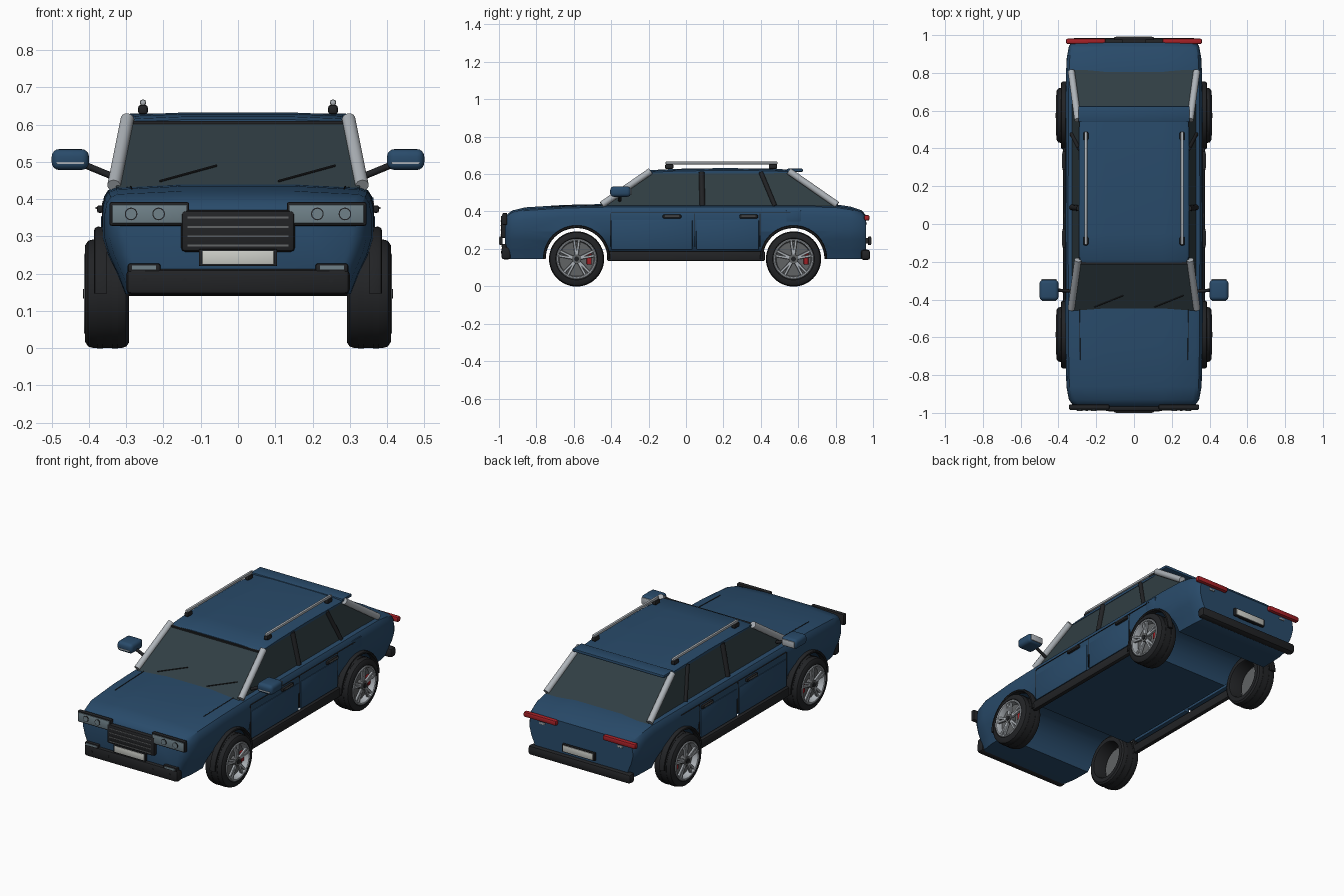
import bpy, bmesh
from math import sin, cos, pi, radians
from mathutils import Vector, Matrix

if "Cube" in bpy.data.objects:
    bpy.data.objects.remove(bpy.data.objects["Cube"])

def material(name, rgb):
    m = bpy.data.materials.new(name)
    m.diffuse_color = (*rgb, 1)
    m.use_nodes = True
    m.node_tree.nodes["Principled BSDF"].inputs["Base Color"].default_value = m.diffuse_color
    return m

BLUE = material("blue_paint", (0.022, 0.07, 0.145))
GLASS = material("tinted_glass", (0.03, 0.048, 0.056))
DARK = material("dark_trim", (0.016, 0.017, 0.019))
SILVER = material("silver", (0.42, 0.45, 0.48))
STEEL = material("steel", (0.12, 0.125, 0.13))
LENS = material("lamp_lens", (0.16, 0.22, 0.25))
PLATE = material("plate_face", (0.6, 0.61, 0.57))
RED = material("red", (0.38, 0.015, 0.02))

def finish(name, bm, mat):
    bmesh.ops.recalc_face_normals(bm, faces=bm.faces[:])
    me = bpy.data.meshes.new(name)
    bm.to_mesh(me)
    bm.free()
    me.materials.append(mat)
    ob = bpy.data.objects.new(name, me)
    bpy.context.collection.objects.link(ob)
    return ob

def box(name, c, size, mat, bevel=0.0, seg=2, rot=(0, 0, 0)):
    bm = bmesh.new()
    bmesh.ops.create_cube(bm, size=1)
    bmesh.ops.scale(bm, vec=size, verts=bm.verts[:])
    if bevel:
        bmesh.ops.bevel(bm, geom=bm.edges[:], offset=bevel, segments=seg, profile=0.5, affect='EDGES')
    ob = finish(name, bm, mat)
    ob.location, ob.rotation_euler = c, rot
    return ob

def rod(name, p, q, r, mat, n=16):
    p, q = Vector(p), Vector(q)
    bm = bmesh.new()
    m = Matrix.Translation((p + q) / 2) @ (q - p).to_track_quat('Z', 'Y').to_matrix().to_4x4()
    bmesh.ops.create_cone(bm, cap_ends=True, segments=n, radius1=r, radius2=r, depth=(q - p).length, matrix=m)
    return finish(name, bm, mat)

def loft(name, rings, mat, closed=False):
    bm = bmesh.new()
    vs = [[bm.verts.new(p) for p in ring] for ring in rings]
    n = len(vs[0])
    for a, b in zip(vs, vs[1:] + vs[:1] if closed else vs[1:]):
        for i in range(n):
            bm.faces.new((a[i], a[(i + 1) % n], b[(i + 1) % n], b[i]))
    if not closed:
        bm.faces.new(vs[0])
        bm.faces.new(vs[-1])
    return finish(name, bm, mat)

def lathe(name, prof, y, z, mat, n=48, arc=None):
    """Turn a closed (x, radius) profile about an x-parallel axis; arc gives a part turn."""
    a0, a1 = arc or (0, 2 * pi)
    rings = [[(x, y + r * cos(a), z + r * sin(a)) for x, r in prof]
             for a in (a0 + (a1 - a0) * i / n for i in range(n + 1 if arc else n))]
    return loft(name, rings, mat, closed=not arc)

def symmetric(half, y):
    return [(x, y, z) for x, z in half] + [(-x, y, z) for x, z in reversed(half)]

WY, WZ = (-0.585, 0.575), 0.146

# Lower body: sections (y, half width, bottom, top), arches cut right through
stations = [(-.968, .305, .16, .36), (-.957, .325, .147, .38), (-.93, .345, .145, .401), (-.86, .358, .145, .418),
            (-.65, .363, .145, .431), (-.52, .364, .18, .434), (-.42, .364, .18, .436), (0, .365, .18, .437),
            (.5, .364, .18, .437), (.66, .363, .145, .437), (.8, .36, .145, .434), (.88, .356, .145, .422),
            (.94, .345, .147, .402), (.962, .332, .16, .375)]
def body_section(y, w, b, t):
    return symmetric([(.15, b), (.84 * w, b), (.9 * w, .2), (.965 * w, .25), (w, .295),
                      (w, t - .06), (.985 * w, t - .03), (.955 * w, t - .013), (.9 * w, t - .005),
                      (.5 * w, t + .002), (.15, t + .004)], y)
body = loft("body_shell", [body_section(*s) for s in stations], BLUE)
cutters = [rod("arch_cutter", (-.6, y, WZ), (.6, y, WZ), .171, BLUE, 64) for y in WY]
for c in cutters:
    c.hide_render = True
    mod = body.modifiers.new("arch", 'BOOLEAN')
    mod.operation, mod.object, mod.solver = 'DIFFERENCE', c, 'EXACT'
bpy.context.view_layer.update()
cut = bpy.data.meshes.new_from_object(body.evaluated_get(bpy.context.evaluated_depsgraph_get()))
body.modifiers.clear()
body.data = cut
for c in cutters:
    bpy.data.objects.remove(c)

# Cabin glass and roof
loft("cabin_glass", [[(-.328, -.46, .43), (.328, -.46, .43), (.328, .815, .43), (-.328, .815, .43)],
                     [(-.287, -.195, .612), (.287, -.195, .612), (.287, .56, .612), (-.287, .56, .612)]], GLASS)
roof = [(-.205, .285, .604, .611), (-.19, .29, .604, .619), (-.05, .292, .604, .626), (.2, .292, .604, .63),
        (.45, .292, .604, .627), (.57, .288, .606, .621)]
loft("roof", [symmetric([(.1, b), (w, b), (w, t - .01), (w - .015, t - .003), (.15, t + .002)], y)
              for y, w, b, t in roof], BLUE)
box("roof_spoiler", (0, .582, .62), (.59, .085, .018), BLUE, .006)
box("windscreen_header", (0, -.208, .606), (.56, .014, .008), DARK)
for x in (-.21, .108):
    pts = [(x + d, -.462 + (z - .43) * 1.456, z + .003) for d, z in ((0, .445), (.153, .487))]
    rod("wiper", *pts, .003, DARK, 8)

for s in (1, -1):
    # Pillars
    rod("front_pillar", (s * .333, -.45, .436), (s * .297, -.19, .615), .018, SILVER)
    rod("rear_pillar", (s * .297, .55, .615), (s * .332, .808, .436), .018, SILVER)
    rod("middle_pillar", (s * .328, .088, .43), (s * .29, .083, .61), .015, DARK)
    rod("quarter_pillar", (s * .328, .475, .43), (s * .29, .4, .61), .012, DARK)
    # Roof rails
    box("roof_rail", (s * .255, .19, .659), (.016, .6, .016), SILVER, .006)
    for y in (-.09, .465):
        box("rail_foot", (s * .255, y, .64), (.026, .045, .025), DARK, .007)
    # Door mirrors
    rod("mirror_arm", (s * .335, -.355, .46), (s * .42, -.35, .495), .009, DARK, 12)
    box("mirror_housing", (s * .45, -.35, .506), (.1, .11, .056), BLUE, .02, 4)
    box("mirror_glass", (s * .45, -.295, .506), (.08, .006, .036), SILVER, .002)
    box("mirror_strip", (s * .45, -.404, .497), (.075, .006, .006), SILVER)
    # Doors, handles and sill
    for y, w in ((-.183, .435), (.222, .335)):
        box("door_panel", (s * .353, y, .275), (.03, w, .16), BLUE, .004)
    box("door_seam", (s * .3625, .08, .392), (.006, .96, .003), DARK)
    for y in (-.405, .044, .395):
        box("door_gap", (s * .3625, y, .3), (.006, .004, .18), DARK)
    for y in (-.075, .335):
        box("door_handle", (s * .37, y, .373), (.018, .1, .02), DARK, .006)
        box("handle_bar", (s * .379, y, .376), (.006, .075, .005), STEEL)
    box("sill", (s * .363, 0, .162), (.028, .845, .054), DARK, .01)
    rod("bonnet_seam", (s * .285, -.72, .427), (s * .288, -.45, .4335), .002, DARK, 6)
    # Headlamps and fog lamps
    box("headlamp_frame", (s * .238, -.969, .36), (.214, .026, .064), DARK, .006)
    box("headlamp_lens", (s * .238, -.982, .36), (.2, .006, .05), LENS, .002)
    for x in (.213, .287):
        rod("headlamp_bulb", (s * x, -.98, .36), (s * x, -.988, .36), .017, DARK, 24)
        rod("headlamp_reflector", (s * x, -.98, .36), (s * x, -.989, .36), .014, LENS, 24)
    box("fog_lamp", (s * .252, -.972, .215), (.088, .025, .024), DARK, .006)
    box("fog_lens", (s * .252, -.985, .216), (.065, .004, .01), LENS)
    for x in (.143, .25):
        rod("bumper_sensor", (s * x, -.98, .182), (s * x, -.99, .182), .006, DARK, 16)
    # Tail lamps
    box("tail_lamp", (s * .255, .967, .366), (.21, .028, .03), RED, .008)
    box("reversing_lamp", (s * .25, .962, .335), (.035, .012, .012), SILVER, .003)
box("fuel_flap", (.36, .575, .375), (.008, .08, .06), BLUE, .003)

# Front end: grille, bumpers, plates
box("grille_frame", (0, -.973, .314), (.306, .034, .112), DARK, .012)
for i in range(4):
    box("grille_slat", (0, -.99, .275 + i * .025), (.27, .006, .005), STEEL)
box("front_bumper", (0, -.962, .178), (.6, .05, .068), DARK, .014)
box("rear_bumper", (0, .96, .168), (.66, .05, .056), DARK, .016)
for y, s in ((-.989, -1), (.982, 1)):
    box("plate_holder", (0, y, .243), (.21, .016, .046), DARK, .003)
    box("number_plate", (0, y + s * .008, .243), (.192, .006, .036), PLATE, .002)
box("plate_mount", (0, .967, .243), (.12, .025, .03), DARK)

# Wheels and arch lips
for y in WY:
    for s in (1, -1):
        def turned(name, prof, mat, **k):
            return lathe(name, [(s * x, r) for x, r in prof], y, WZ, mat, **k)
        turned("tyre", [(.293, .108), (.293, .132), (.3, .142), (.312, .146), (.388, .146), (.402, .142),
                        (.41, .13), (.411, .112), (.404, .104), (.3, .104)], DARK)
        for x in (.33, .37):
            turned("tyre_tread_rib", [(x - .008, .14), (x - .008, .1475), (x + .008, .1475), (x + .008, .14)], DARK)
        turned("rim", [(.375, .092), (.375, .108), (.411, .108), (.414, .104), (.412, .098), (.404, .094)], SILVER)
        rod("brake_disc", (s * .366, y, WZ), (s * .378, y, WZ), .094, STEEL, 40)
        for k in range(5):
            for d in (-.13, .13):
                a = k * 2 * pi / 5 + d
                box("spoke", (s * .401, y - .06 * sin(a), WZ + .06 * cos(a)), (.014, .014, .085), SILVER, .002, 1, (a, 0, 0))
        rod("hub", (s * .375, y, WZ), (s * .412, y, WZ), .025, STEEL, 24)
        rod("hub_cap", (s * .4, y, WZ), (s * .416, y, WZ), .013, DARK, 20)
        box("brake_caliper", (s * .386, y + .067, WZ), (.016, .026, .06), RED, .005)
        turned("arch_lip", [(.352, .165), (.352, .178), (.376, .18), (.384, .176), (.386, .17), (.382, .165)],
               DARK, n=32, arc=(0, pi))

# Smooth shading with sharp edges kept
bpy.ops.object.select_all(action='SELECT')
bpy.context.view_layer.objects.active = body
bpy.ops.object.shade_smooth_by_angle(angle=radians(32))
